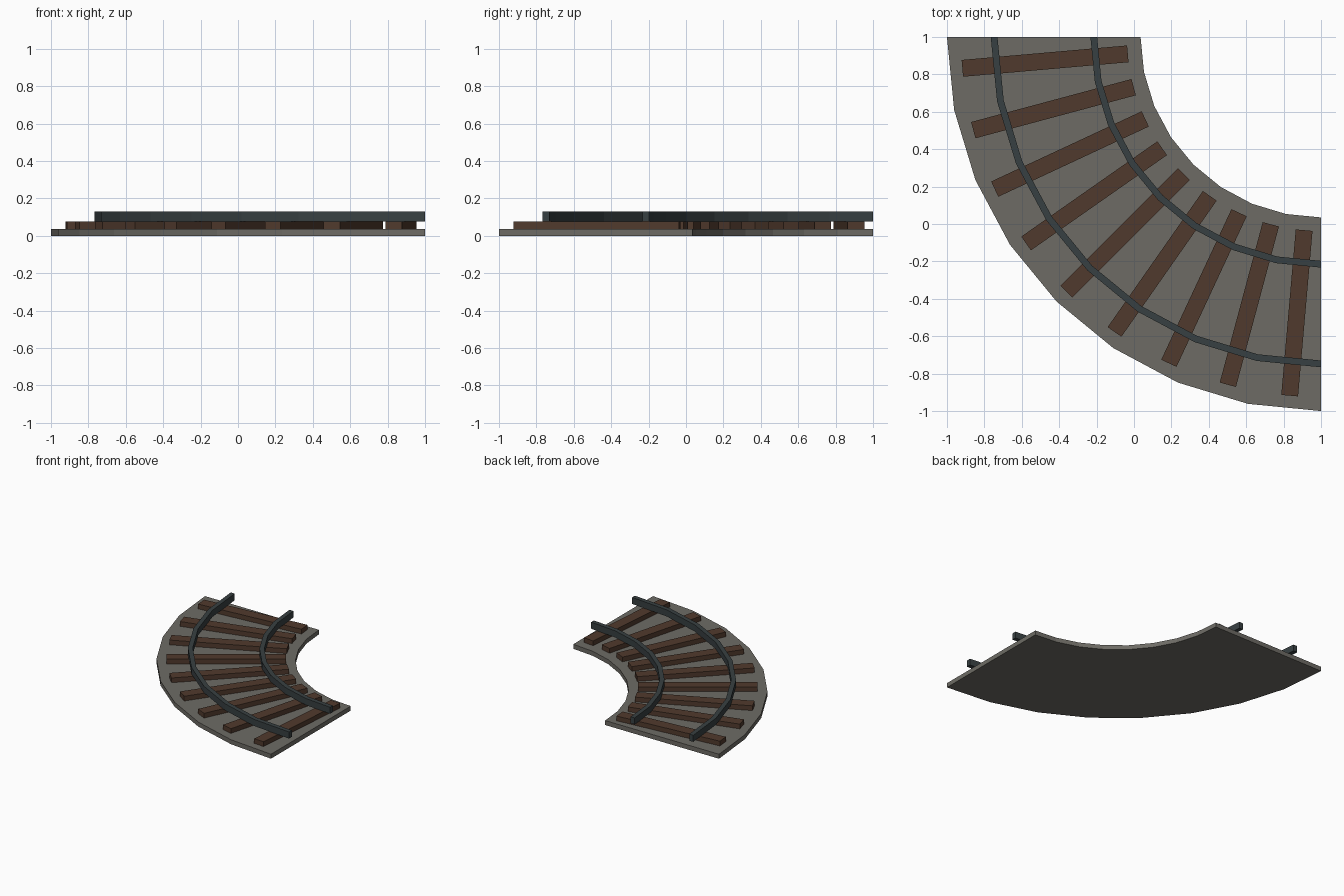
import bpy
import bmesh
from math import cos, sin, pi, radians
from mathutils import Matrix

cube = bpy.data.objects.get("Cube")
if cube:
    bpy.data.objects.remove(cube, do_unlink=True)

SEGMENTS = 8      # straight pieces in the quarter turn
SLEEPERS = 9
BED_TOP, SLEEPER_TOP, RAIL_TOP = 0.037, 0.076, 0.13


def make_material(name, color):
    material = bpy.data.materials.new(name)
    material.use_nodes = True
    material.diffuse_color = color
    for node in material.node_tree.nodes:
        if node.type == 'BSDF_PRINCIPLED':
            node.inputs["Base Color"].default_value = color
    return material


def finish(name, bm, material):
    bmesh.ops.recalc_face_normals(bm, faces=bm.faces)
    mesh = bpy.data.meshes.new(name)
    bm.to_mesh(mesh)
    bm.free()
    mesh.materials.append(material)
    obj = bpy.data.objects.new(name, mesh)
    bpy.context.collection.objects.link(obj)
    return obj


def curved_bar(name, inner, outer, bottom, top, material):
    """Sweep a rectangle through a quarter turn around the corner (1, 1)."""
    bm = bmesh.new()
    section = [(inner, bottom), (outer, bottom), (outer, top), (inner, top)]
    rings = []
    for i in range(SEGMENTS + 1):
        angle = i / SEGMENTS * pi / 2
        rings.append([bm.verts.new((1 - r * cos(angle), 1 - r * sin(angle), z))
                      for r, z in section])
    for a, b in zip(rings, rings[1:]):
        for k in range(len(section)):
            n = (k + 1) % len(section)
            bm.faces.new((a[k], a[n], b[n], b[k]))
    bm.faces.new(rings[0])
    bm.faces.new(rings[-1])
    return finish(name, bm, material)


def sleeper(name, angle, material):
    """A plank lying along a radius of the curve."""
    bm = bmesh.new()
    inner, outer, width = 1.037, 1.925, 0.09
    place = (Matrix.Translation((1, 1, (BED_TOP + SLEEPER_TOP) / 2))
             @ Matrix.Rotation(angle, 4, 'Z')
             @ Matrix.Translation((-(inner + outer) / 2, 0, 0))
             @ Matrix.Diagonal((outer - inner, width, SLEEPER_TOP - BED_TOP, 1)))
    bmesh.ops.create_cube(bm, size=1, matrix=place)
    return finish(name, bm, material)


gravel = make_material("gravel grey", (0.155, 0.148, 0.13, 1))
wood = make_material("dark wood", (0.081, 0.042, 0.026, 1))
steel = make_material("dark steel", (0.039, 0.051, 0.054, 1))

# Gravel bed
curved_bar("track_bed", 0.965, 2, 0, BED_TOP, gravel)

# Rails
for name, radius in (("inner_rail", 1.215), ("outer_rail", 1.748)):
    curved_bar(name, radius - 0.018, radius + 0.018, SLEEPER_TOP, RAIL_TOP, steel)

# Sleepers fanned evenly around the curve
for i in range(SLEEPERS):
    sleeper(f"sleeper_{i + 1}", radians(90 * (i + 0.5) / SLEEPERS), wood)
